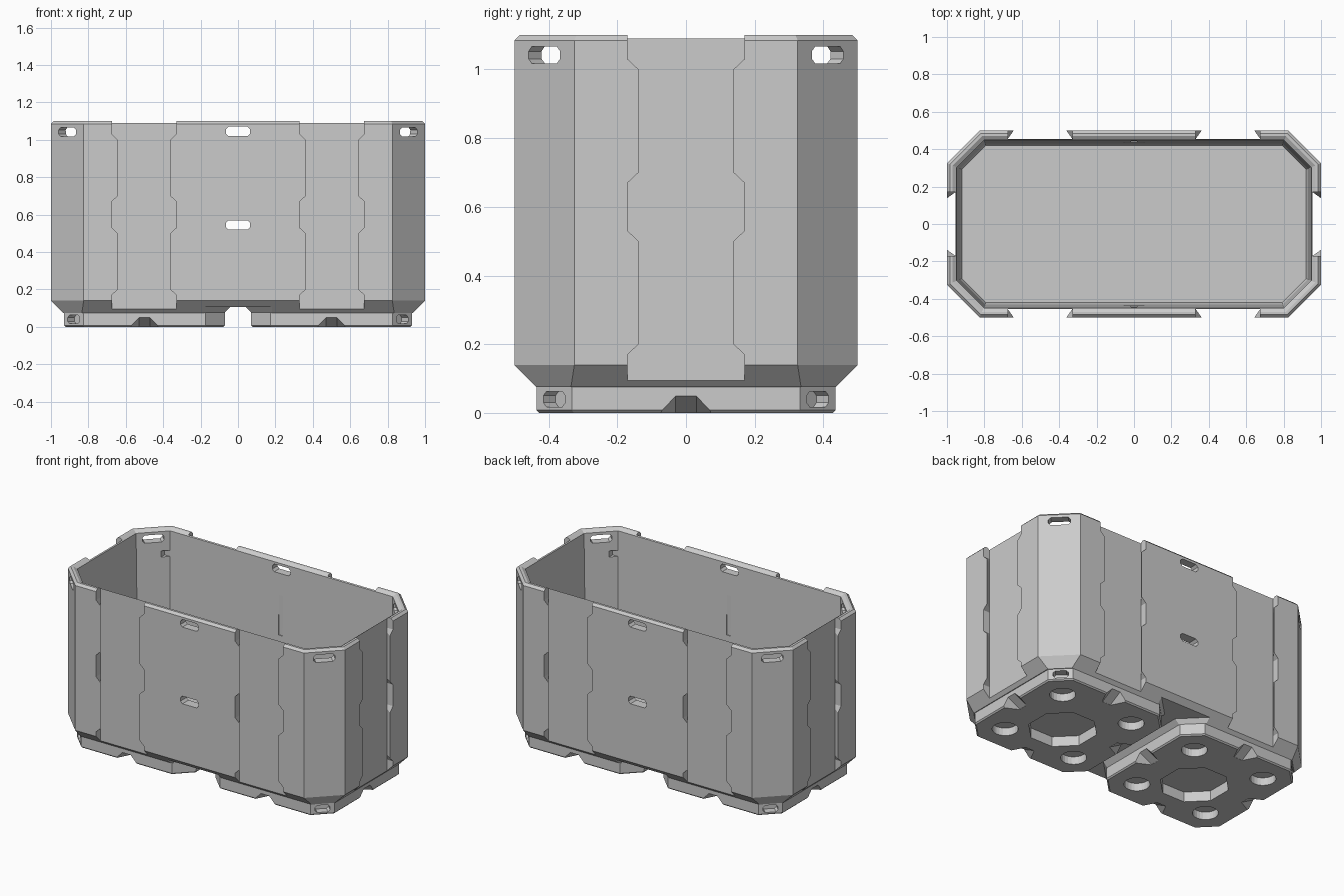
import bpy, bmesh, math
from mathutils import Vector

if "Cube" in bpy.data.objects:
    bpy.data.objects.remove(bpy.data.objects["Cube"])

grey = bpy.data.materials.new("container_grey")
grey.diffuse_color = (0.6, 0.6, 0.6, 1)
grey.use_nodes = True
grey.node_tree.nodes["Principled BSDF"].inputs["Base Color"].default_value = grey.diffuse_color


def octagon(hx, hy, c, z, cx=0.0, cy=0.0):
    """Rectangle ring with cut corners at height z."""
    quarter = [(hx, hy - c), (hx - c, hy)]
    pts = quarter + [(-x, y) for x, y in reversed(quarter)]
    pts += [(-x, -y) for x, y in pts]
    return [Vector((x + cx, y + cy, z)) for x, y in pts]


def loft(bm, rings):
    """Closed solid through equal-sized rings."""
    vs = [[bm.verts.new(p) for p in r] for r in rings]
    n = len(rings[0])
    new = [bm.faces.new(vs[0]), bm.faces.new(list(reversed(vs[-1])))]
    for a, b in zip(vs, vs[1:]):
        for i in range(n):
            j = (i + 1) % n
            new.append(bm.faces.new((a[i], a[j], b[j], b[i])))
    bmesh.ops.recalc_face_normals(bm, faces=new)


def side_point(angle, u, depth, z, cx=0.0, cy=0.0):
    """Point on a wall facing 'angle': u along the wall, depth outward."""
    n = Vector((math.cos(angle), math.sin(angle), 0))
    t = Vector((-n.y, n.x, 0))
    return n * depth + t * u + Vector((cx, cy, z))


def slot(bm, angle, cx, cy, z, w, h, d0, d1):
    """Slot with clipped corners, from depth d0 to d1 along the facing direction."""
    b = h * 0.28
    q = [(w/2, h/2 - b), (w/2 - b, h/2)]
    q += [(-x, y) for x, y in reversed(q)]
    q += [(-x, -y) for x, y in q]
    loft(bm, [[side_point(angle, u, d, z + v, cx, cy) for u, v in q] for d in (d0, d1)])


def make(name, bm):
    me = bpy.data.meshes.new(name)
    bm.to_mesh(me)
    bm.free()
    me.materials.append(grey)
    ob = bpy.data.objects.new(name, me)
    bpy.context.collection.objects.link(ob)
    return ob


def cut(target, bm, name):
    cutter = make(name, bm)
    cutter.hide_render = True
    cutter.hide_set(True)
    cutter.display_type = 'WIRE'
    m = target.modifiers.new(name, 'BOOLEAN')
    m.operation, m.solver, m.object = 'DIFFERENCE', 'EXACT', cutter
    m.use_self = True
    bpy.context.view_layer.objects.active = target
    bpy.ops.object.modifier_apply(modifier=m.name)
    bpy.data.objects.remove(cutter, do_unlink=True)


# Bin body: outer skirt, wall, rim, inner wall and floor as one lofted solid
profile = [(0.065, 0.10, 0.075), (0, 0.175, 0.14), (0, 0.175, 1.085),
           (0.015, 0.166, 1.10), (0.03, 0.157, 1.10), (0.052, 0.145, 1.085),
           (0.07, 0.134, 0.16), (0.08, 0.128, 0.13)]
bm = bmesh.new()
loft(bm, [octagon(1 - d, 0.5 - d, c, z) for d, c, z in profile])
body = make("bin_body", bm)

# Dovetail channels with overhanging hooks along their edges
jogs = [(0.17, 0), (0.20, 1), (0.50, 1), (0.53, 0), (0.67, 0), (0.70, 1), (1.00, 1), (1.03, 0)]
zs = [(0.095, 0)] + jogs + [(1.15, 0)]
bm = bmesh.new()
H = math.pi / 2
for angle, mid, half, face in [(H, 0.5025, 0.1725, 0.5), (H, -0.5025, 0.1725, 0.5),
                               (-H, 0.5025, 0.1725, 0.5), (-H, -0.5025, 0.1725, 0.5),
                               (0, 0, 0.17, 1.0), (math.pi, 0, 0.17, 1.0)]:
    rings = []
    for depth, lip in [(face - 0.045, 0), (face, 0.032), (face + 0.02, 0.032)]:
        right = [(mid + half - lip * k, z) for z, k in zs]
        left = [(mid - half + lip * k, z) for z, k in reversed(zs)]
        rings.append([side_point(angle, u, depth, z) for u, z in right + left])
    loft(bm, rings)
cut(body, bm, "channel_cutter")

# Hand slots: two per long wall, one at each corner
bm = bmesh.new()
for z in (1.045, 0.545):
    for a in (H, -H):
        slot(bm, a, 0, 0, z, 0.13, 0.05, 0.36, 0.56)
for sx in (1, -1):
    for sy in (1, -1):
        slot(bm, math.atan2(sy, sx), sx * 0.9125, sy * 0.4125, 1.042, 0.13, 0.05, -0.15, 0.05)
cut(body, bm, "hand_slot_cutter")

# Shallow grooves on the inner long walls
bm = bmesh.new()
for a in (H, -H):
    for u, z, w, h in [(-0.8, 0.94, 0.08, 0.04), (-0.26, 0.94, 0.08, 0.04),
                       (0.26, 0.94, 0.08, 0.04), (0.8, 0.94, 0.08, 0.04),
                       (0, 0.80, 0.03, 0.36)]:
        corners = [(-w/2, -h/2), (w/2, -h/2), (w/2, h/2), (-w/2, h/2)]
        loft(bm, [[side_point(a, u + p, d, z + q) for p, q in corners] for d in (0.40, 0.444)])
cut(body, bm, "inner_groove_cutter")

# Groove under the body between the two feet, flared at both ends
bm = bmesh.new()


def flare(x, z):
    pts = [(x, 0.325), (x + 0.15, 0.475), (-x - 0.15, 0.475), (-x, 0.325)]
    pts += [(-a, -b) for a, b in pts]
    return [Vector((a, b, z)) for a, b in pts]


loft(bm, [flare(0.07, 0.06), flare(0.07, 0.078), flare(0.04, 0.107)])
cut(body, bm, "foot_gap_cutter")

# Feet: two low cut-corner blocks
for side, cx in (("left", -0.5), ("right", 0.5)):
    bm = bmesh.new()
    loft(bm, [octagon(0.422, 0.427, 0.10, 0, cx), octagon(0.43, 0.435, 0.103, 0.008, cx),
              octagon(0.43, 0.435, 0.103, 0.077, cx)])
    foot = make(side + "_foot", bm)

    bm = bmesh.new()
    # Tapered notches in the middle of each edge
    for k in range(4):
        face = (0.43, 0.435)[k % 2] + 0.002
        outer = [(-0.08, -0.002), (0.08, -0.002), (0.03, 0.05), (-0.03, 0.05)]
        inner = [(-0.035, -0.002), (0.035, -0.002), (0.03, 0.001), (-0.03, 0.001)]
        loft(bm, [[side_point(k * H, u, d, z, cx) for u, z in ring]
                  for d, ring in ((face, outer), (face - 0.09, inner))])
    # Round sockets and pockets in the cut corners
    for sx in (1, -1):
        for sy in (1, -1):
            loft(bm, [[Vector((cx + sx * 0.26 + 0.076 * math.cos(t * math.pi / 12),
                               sy * 0.26 + 0.076 * math.sin(t * math.pi / 12), z))
                       for t in range(24)] for z in (-0.01, 0.05)])
            if sx * cx > 0:
                slot(bm, math.atan2(sy, sx), cx + sx * 0.3785, sy * 0.3835, 0.04,
                     0.09, 0.046, -0.05, 0.03)
    # Central eight-sided recess
    loft(bm, [octagon(0.19, 0.19, 0.11, z, cx, -0.05) for z in (-0.01, 0.065)])
    cut(foot, bm, "foot_cutter")
